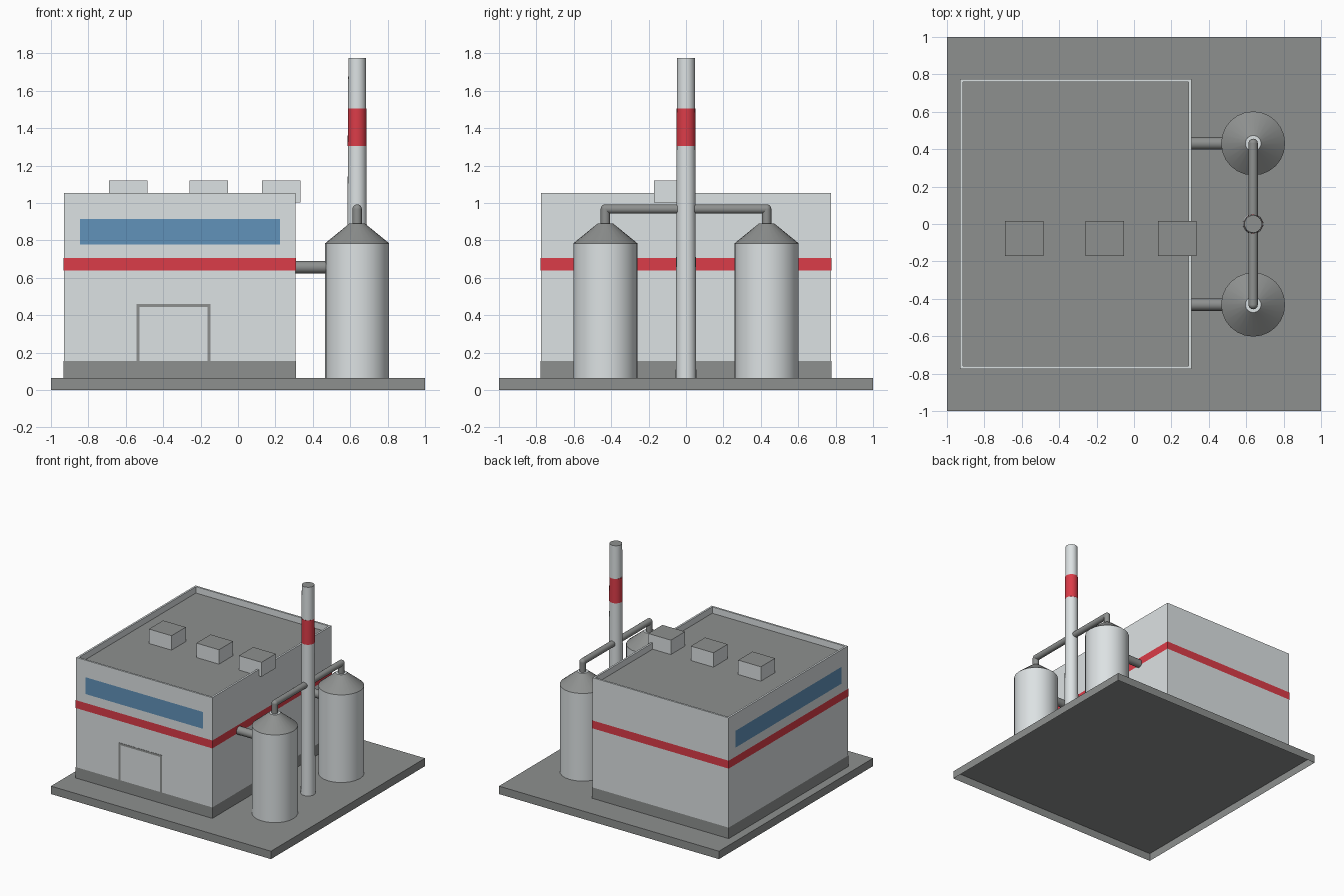
import bpy
import bmesh
from math import pi
from mathutils import Matrix, Vector

cube = bpy.data.objects.get("Cube")
if cube:
    bpy.data.objects.remove(cube, do_unlink=True)


def material(name, color):
    mat = bpy.data.materials.new(name)
    mat.use_nodes = True
    mat.diffuse_color = (*color, 1)
    mat.node_tree.nodes["Principled BSDF"].inputs["Base Color"].default_value = (*color, 1)
    return mat


LIGHT = material("light grey", (0.72, 0.76, 0.77))
DARK = material("dark grey", (0.27, 0.28, 0.275))
RED = material("red", (0.71, 0.045, 0.065))
BLUE = material("window blue", (0.12, 0.29, 0.49))


def finish(name, bm, mats, keep=None, rule=None, smooth=False):
    """Make an object; keep(face) filters faces, rule(face) picks the material."""
    bm.normal_update()
    if keep:
        bmesh.ops.delete(bm, geom=[f for f in bm.faces if not keep(f)], context="FACES")
    if rule:
        for f in bm.faces:
            f.material_index = int(rule(f))
    mesh = bpy.data.meshes.new(name)
    bm.to_mesh(mesh)
    bm.free()
    for m in mats:
        mesh.materials.append(m)
    obj = bpy.data.objects.new(name, mesh)
    bpy.context.collection.objects.link(obj)
    if smooth:
        bpy.ops.object.select_all(action="DESELECT")
        obj.select_set(True)
        bpy.context.view_layer.objects.active = obj
        bpy.ops.object.shade_smooth_by_angle(angle=pi / 6)
    return obj


def faces_up(f):
    return f.normal.z > 0.9


def not_bottom(f):
    return f.normal.z > -0.9


def upright(f):
    return abs(f.normal.z) < 0.1


def box_mesh(lo, hi):
    lo, hi = Vector(lo), Vector(hi)
    bm = bmesh.new()
    bmesh.ops.create_cube(bm, size=1, matrix=Matrix.Translation((lo + hi) / 2)
                          @ Matrix.Diagonal((*(hi - lo), 1)))
    return bm


def box(name, lo, hi, mats, keep=not_bottom, rule=None):
    return finish(name, box_mesh(lo, hi), mats, keep, rule)


def tube(name, start, end, r1, r2, mats, cap=False, rule=None, sides=24):
    """Open cylinder or cone frustum between two points, optionally capped at its end."""
    start, end = Vector(start), Vector(end)
    axis = end - start
    unit = axis.normalized()
    bm = bmesh.new()
    bmesh.ops.create_cone(bm, cap_ends=True, segments=sides, radius1=r1, radius2=r2,
                          depth=axis.length,
                          matrix=Matrix.Translation((start + end) / 2)
                          @ axis.to_track_quat("Z", "Y").to_matrix().to_4x4())
    return finish(name, bm, mats,
                  lambda f: abs(f.normal.dot(unit)) < 0.99 or (cap and f.normal.dot(unit) > 0),
                  rule, smooth=True)


# Ground slab, open underneath
GROUND = 0.065
box("ground_slab", (-1, -1, 0), (1, 1, GROUND), [DARK])

# Main hall with a sunken roof behind a parapet
X0, X1, Y, TOP, ROOF = -0.929, 0.308, 0.774, 1.055, 1.003
bm = box_mesh((X0, -Y, GROUND), (X1, Y, TOP))
bm.normal_update()
roof = [f for f in bm.faces if faces_up(f)]
bmesh.ops.inset_region(bm, faces=roof, thickness=0.022)
inner = bmesh.ops.extrude_face_region(bm, geom=roof)["geom"]
bmesh.ops.delete(bm, geom=roof, context="FACES")
bmesh.ops.translate(bm, verts=[v for v in inner if isinstance(v, bmesh.types.BMVert)],
                    vec=(0, 0, ROOF - TOP))
bmesh.ops.recalc_face_normals(bm, faces=bm.faces)
finish("main_hall", bm, [LIGHT, DARK], not_bottom,
       lambda f: faces_up(f) and f.calc_center_median().z < TOP - 0.01)

# Plinth and painted band wrapped around the hall
E = 0.003
for name, z0, z1, mat in (("plinth", GROUND, 0.155, DARK), ("wall_band", 0.64, 0.705, RED)):
    box(name, (X0 - E, -Y - E, z0), (X1 + E, Y + E, z1), [mat], upright)

# Long windows on the front and the outer side
box("front_window", (-0.845, -Y - 0.002, 0.778), (0.225, -Y, 0.916), [BLUE],
    lambda f: f.normal.y < -0.9)
box("side_window", (X0 - 0.002, -0.69, 0.778), (X0, 0.69, 0.916), [BLUE],
    lambda f: f.normal.x < -0.9)

# Door frame
D0, D1, DT, W = -0.544, -0.147, 0.46, 0.017
for name, x0, x1, z0 in (("door_post_right", D0, D0 + W, 0.15),
                         ("door_post_left", D1 - W, D1, 0.15),
                         ("door_lintel", D0 + W, D1 - W, DT - W)):
    box(name, (x0, -Y - 0.002, z0), (x1, -Y, DT), [DARK])

# Roof vents
for i, x in enumerate((-0.588, -0.157, 0.23)):
    box(f"roof_vent_{i + 1}", (x - 0.103, -0.17, ROOF), (x + 0.103, 0.015, 1.121),
        [LIGHT, DARK], not_bottom, faces_up)

# Chimney in three tapering sections
CX = 0.637
for name, z0, z1, r0, r1, mat in (("chimney_lower", GROUND, 1.305, 0.055, 0.0495, LIGHT),
                                  ("chimney_band", 1.305, 1.505, 0.0505, 0.0495, RED),
                                  ("chimney_upper", 1.505, 1.776, 0.0485, 0.047, LIGHT)):
    tube(name, (CX, 0, z0), (CX, 0, z1), r0, r1, [mat, DARK], z1 > 1.7, faces_up)

# Tanks with conical tops and their pipes
PIPE, PZ, TY, TR = 0.025, 0.968, 0.431, 0.171
for side, y in (("front", -TY), ("back", TY)):
    tube(f"{side}_tank", (CX, y, GROUND), (CX, y, 0.785), TR, TR, [LIGHT])
    tube(f"{side}_tank_cone", (CX, y, 0.785), (CX, y, 0.89), TR, 0.042, [DARK, LIGHT],
         True, faces_up)
    tube(f"{side}_riser_pipe", (CX, y, 0.89), (CX, y, PZ), PIPE, PIPE, [DARK])
    tube(f"{side}_wall_pipe", (X1, y, 0.657), (CX - TR + 0.005, y, 0.657), 0.033, 0.033, [DARK])
    bm = bmesh.new()
    bmesh.ops.create_uvsphere(bm, u_segments=24, v_segments=12, radius=PIPE,
                              matrix=Matrix.Translation((CX, y, PZ)))
    finish(f"{side}_pipe_elbow", bm, [DARK], smooth=True)
tube("cross_pipe", (CX, -TY, PZ), (CX, TY, PZ), PIPE, PIPE, [DARK])
